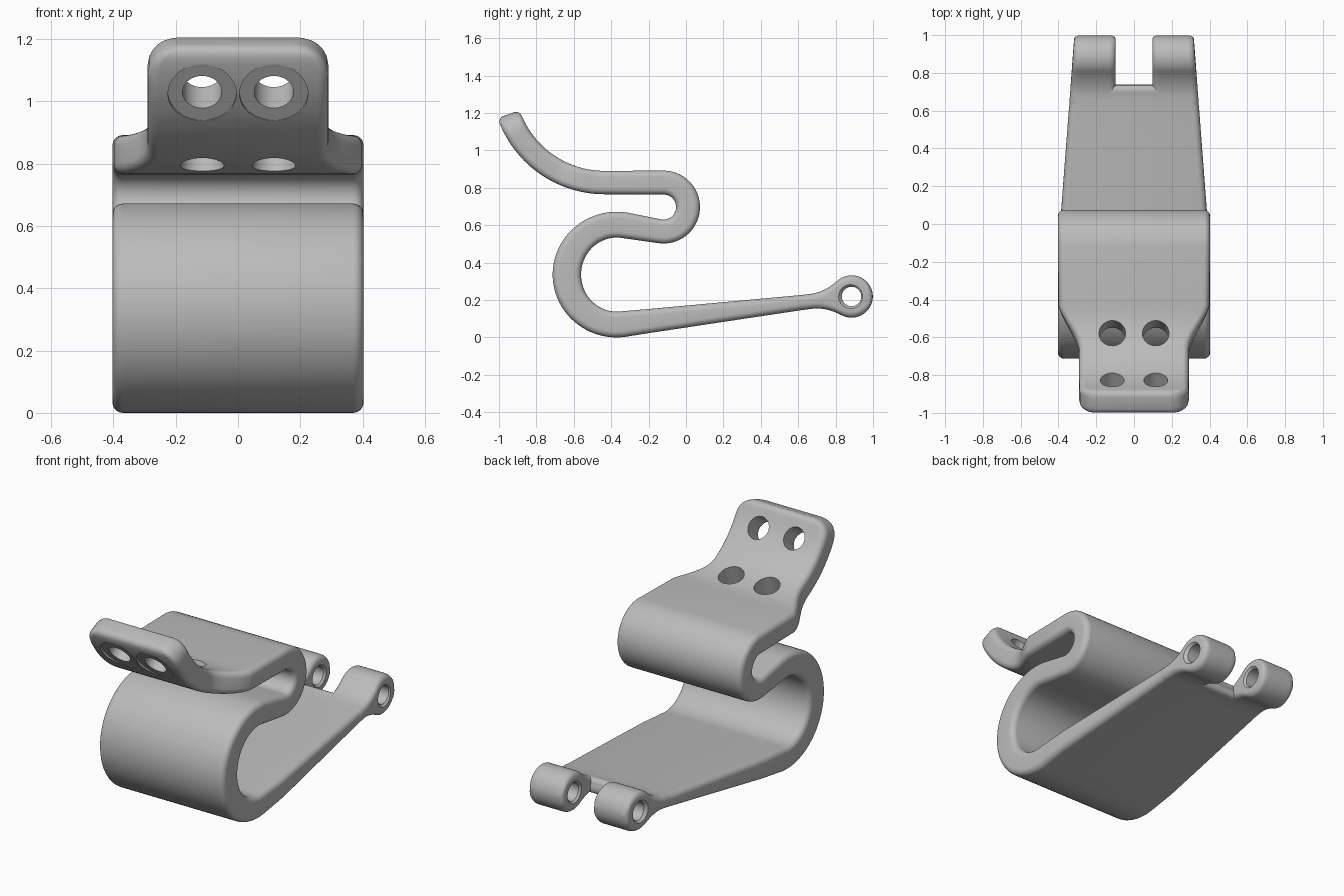
import bpy, bmesh
from math import sin, cos, pi, radians, sqrt
from mathutils import Vector

if "Cube" in bpy.data.objects:
    bpy.data.objects.remove(bpy.data.objects["Cube"])

EDGE = 0.033            # rounding along every long edge
HALF = 0.403            # half width of the broad strap
TAB_C, TAB_R = (-0.435, 1.371), 0.543
EYE_Y, EYE_R = 0.885, 0.113

steel = bpy.data.materials.new("plain grey")
steel.use_nodes = True
steel.diffuse_color = (0.5, 0.5, 0.5, 1)
steel.node_tree.nodes["Principled BSDF"].inputs["Base Color"].default_value = (0.5, 0.5, 0.5, 1)


def arc(c, r, a0, a1, n):
    """Points in the side plane, angles in degrees."""
    return [(c[0] + r * cos(radians(a0 + (a1 - a0) * i / n)),
             c[1] + r * sin(radians(a0 + (a1 - a0) * i / n))) for i in range(n + 1)]


def round_off(s, r):
    """Inset of a rounded corner at distance s from the end."""
    return r - sqrt(max(0, r * r - (r - s) ** 2)) if s < r else 0


def add_mesh(name, rings):
    bm = bmesh.new()
    loops = [[bm.verts.new(p) for p in ring] for ring in rings]
    n = len(loops[0])
    for a, b in zip(loops, loops[1:]):
        for i in range(n):
            bm.faces.new((a[i], a[(i + 1) % n], b[(i + 1) % n], b[i]))
    bm.faces.new(loops[0])
    bm.faces.new(loops[-1])
    bmesh.ops.recalc_face_normals(bm, faces=bm.faces)
    me = bpy.data.meshes.new(name)
    bm.to_mesh(me)
    bm.free()
    ob = bpy.data.objects.new(name, me)
    bpy.context.collection.objects.link(ob)
    me.materials.append(steel)
    return ob


def sweep(name, stations):
    """Loft a rounded rectangle; station = (y, z, half thickness, x0, x1)."""
    rings = []
    pts = [Vector((0, s[0], s[1])) for s in stations]
    for i, (y, z, h, x0, x1) in enumerate(stations):
        t = Vector()
        if i > 0:
            t += (pts[i] - pts[i - 1]).normalized()
        if i < len(pts) - 1:
            t += (pts[i + 1] - pts[i]).normalized()
        t.normalize()
        nrm = Vector((0, -t.z, t.y))
        rn = min(EDGE, h)
        ring = []
        for k, (sx, sn) in enumerate(((1, 1), (-1, 1), (-1, -1), (1, -1))):
            for j in range(7):
                a = pi / 2 * (k + j / 6)
                x = (x1 - EDGE if sx > 0 else x0 + EDGE) + EDGE * cos(a)
                ring.append(pts[i] + Vector((x, 0, 0)) + nrm * (sn * (h - rn) + rn * sin(a)))
        rings.append(ring)
    return add_mesh(name, rings)


def lathe_cut(target, origin, axis, profile):
    """Cut a turned shape; profile = (distance along axis, radius)."""
    axis = Vector(axis).normalized()
    u = axis.orthogonal().normalized()
    v = axis.cross(u)
    rings = [[Vector(origin) + axis * d + (u * cos(2 * pi * i / 40) + v * sin(2 * pi * i / 40)) * r
              for i in range(40)] for d, r in profile]
    cutter = add_mesh("hole_cutter", rings)
    cutter.hide_render = True
    mod = target.modifiers.new("hole", 'BOOLEAN')
    mod.operation, mod.solver, mod.object = 'DIFFERENCE', 'EXACT', cutter
    bpy.context.view_layer.objects.active = target
    bpy.ops.object.modifier_apply(modifier=mod.name)
    bpy.data.objects.remove(cutter)


def arm_z(y):
    return 0.071 + (y + 0.3375) * 0.121


def arm_half(y):
    if y > EYE_Y - 0.065:
        return sqrt(max(1e-6, EYE_R ** 2 - (y - EYE_Y) ** 2))
    blend = max(0, y - 0.67)
    return 0.068 - 0.028 * min(1, (y + 0.3375) / 0.96) + 2.33 * blend ** 2


def arm_width(y):
    return min(HALF, 0.391 - 0.076 * y)


# Strap: curled tab, upper fold, big lower loop, tapering arm
stations = []
TAB_END = 199
length = TAB_R * radians(270 - TAB_END)
cuts = [0.0005, 0.003, 0.008, 0.015, 0.024, 0.035, 0.05, 0.07, 0.1]
cuts += [0.1 + (length - 0.1) * i / 24 for i in range(1, 25)]
for s in cuts:
    y, z = arc(TAB_C, TAB_R, TAB_END + s / TAB_R * 180 / pi, 0, 1)[0]
    k = min(1, max(0, (y + 0.69) / 0.29))
    w = 0.29 + (HALF - 0.29) * k * k * (3 - 2 * k) - round_off(s, 0.1)
    stations.append((y, z, 0.0625 - round_off(s, EDGE), -w, w))
for y, z in arc((-0.12, 0.697), 0.131, 90, -100, 28):
    stations.append((y, z, 0.064, -HALF, HALF))
for y, z in arc((-0.37, 0.336), 0.267, 80, 277, 44):
    side = max(0, -(y + 0.37) / 0.267)
    stations.append((y, z, 0.069 + 0.007 * side ** 2, -HALF, HALF))
WEB_END = 0.737
for y in [-0.2, -0.14, 0.1, 0.3, 0.5, 0.62, 0.65, 0.67, 0.685, 0.7, 0.71, 0.72, 0.728, 0.734, WEB_END]:
    w = arm_width(y) - 0.002 * (y > 0.63)
    stations.append((y, arm_z(y), arm_half(y) - round_off(WEB_END - y, EDGE), -w, w))
strap = sweep("spring_strap", stations)

# Four tab holes, the outer pair spot-faced underneath
for x in (-0.115, 0.115):
    for deg, profile in ((215, ((0.4, 0.063), (0.594, 0.063), (0.594, 0.11), (0.7, 0.11))),
                         (252.5, ((0.4, 0.07), (0.7, 0.07)))):
        a = radians(deg)
        lathe_cut(strap, (x, *TAB_C), (0, cos(a), sin(a)), profile)

# Pair of fork eyes at the end of the arm
ys = [0.62, 0.64, 0.67, 0.69, 0.71, 0.73, 0.75, 0.77, 0.785, 0.8, 0.81]
ys += [EYE_Y - EYE_R * cos(radians(a)) for a in range(55, 181, 5)]
for name, side in (("left_fork_eye", 1), ("right_fork_eye", -1)):
    stations = []
    for i, y in enumerate(ys):
        h = arm_half(y) - (0.004 if i == 0 else 0)
        inset = round_off(EYE_Y + EYE_R - y, 0.025) + (0.004 if i == 0 else 0)
        xs = sorted((side * (0.097 + inset), side * (arm_width(y) - inset)))
        stations.append((y, arm_z(y), h, *xs))
    fork = sweep(name, stations)
    lathe_cut(fork, (0, EYE_Y, arm_z(EYE_Y)), (side, 0, 0),
              ((0.08, 0.08), (0.108, 0.052), (0.312, 0.052), (0.34, 0.08)))

# Smooth shading with crisp hole rims
for ob in bpy.context.collection.objects:
    ob.select_set(ob.name == "spring_strap" or ob.name.endswith("fork_eye"))
bpy.context.view_layer.objects.active = strap
bpy.ops.object.shade_smooth_by_angle(angle=radians(35))
